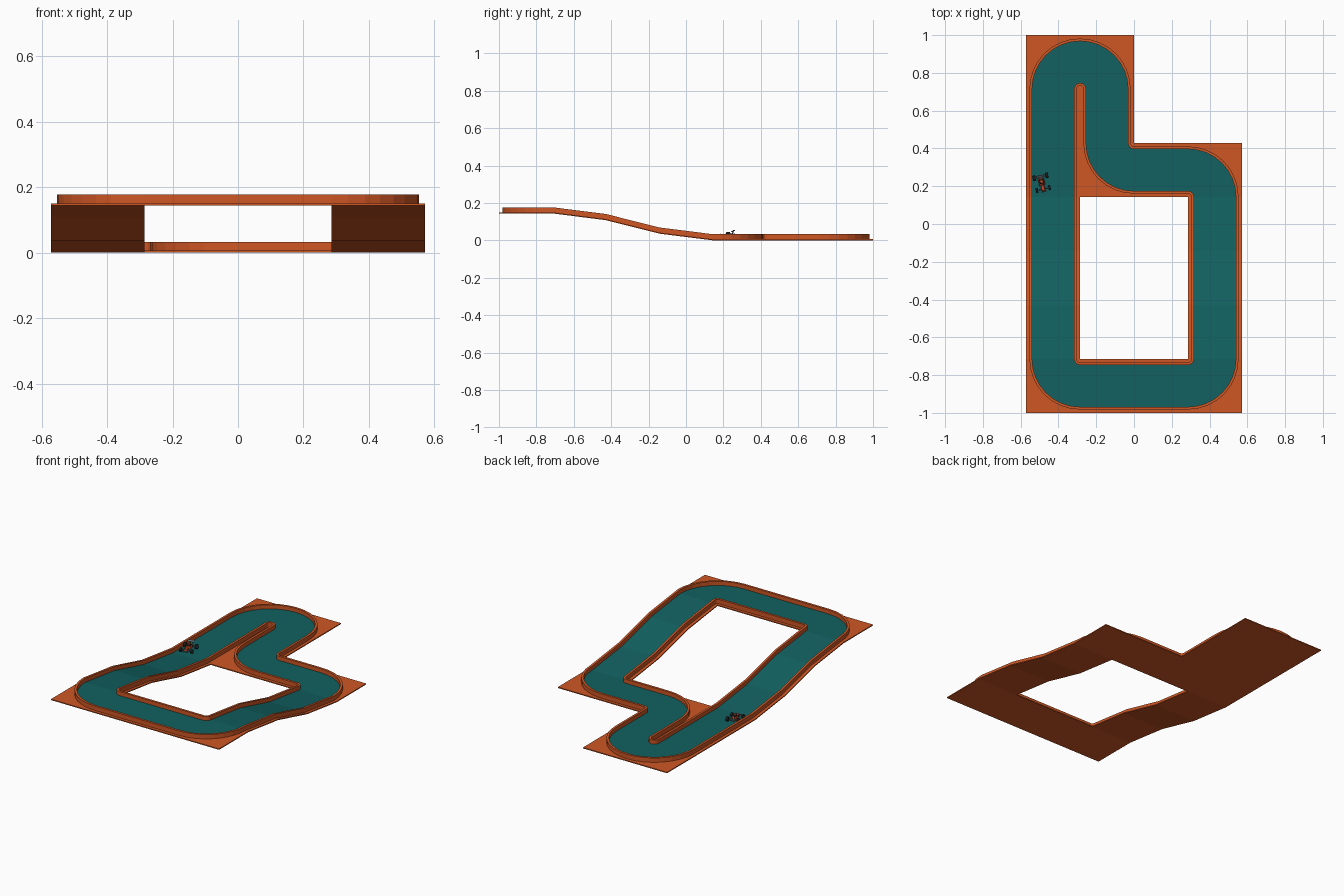
import bpy, bmesh, math
from mathutils import Matrix, Vector

if "Cube" in bpy.data.objects:
    bpy.data.objects.remove(bpy.data.objects["Cube"])

U = 2 / 7  # track tile size


def material(name, rgb):
    m = bpy.data.materials.new(name)
    m.diffuse_color = (*rgb, 1)
    m.use_nodes = True
    m.node_tree.nodes["Principled BSDF"].inputs["Base Color"].default_value = m.diffuse_color
    return m


ORANGE = material("track orange", (0.62, 0.095, 0.018))
TEAL = material("road teal", (0.006, 0.12, 0.12))
BLACK = material("tyre black", (0.012, 0.012, 0.014))
GREY = material("metal grey", (0.12, 0.15, 0.16))
RED = material("car red orange", (0.62, 0.07, 0.02))


def finish(bm, name, mat):
    bmesh.ops.recalc_face_normals(bm, faces=bm.faces)
    me = bpy.data.meshes.new(name)
    bm.to_mesh(me)
    bm.free()
    me.materials.append(mat)
    ob = bpy.data.objects.new(name, me)
    bpy.context.collection.objects.link(ob)
    return ob


def ramp(y):
    """Ground height: flat at both ends, three ramp pieces in between."""
    t = y / U
    knots = [(-2.5, 0.144), (-1.5, 0.108), (-0.5, 0.036), (0.5, 0.0)]
    if t <= knots[0][0]:
        return knots[0][1]
    for (a, za), (b, zb) in zip(knots, knots[1:]):
        if t <= b:
            return za + (zb - za) * (t - a) / (b - a)
    return 0.0


# base slab from the kept tiles
SLAB = 0.006
bm = bmesh.new()
for r in range(7):
    for c in range(4):
        if (1 <= r <= 3 and c in (1, 2)) or (r >= 5 and c > 1):
            continue
        bm.faces.new([bm.verts.new(((c + i - 2) * U, (r + j - 3.5) * U, 0))
                      for i, j in ((0, 0), (1, 0), (1, 1), (0, 1))])
bmesh.ops.remove_doubles(bm, verts=bm.verts, dist=1e-4)
ext = bmesh.ops.extrude_face_region(bm, geom=bm.faces[:], use_keep_orig=True)
for v in ext["geom"]:
    if isinstance(v, bmesh.types.BMVert):
        v.co.z = SLAB
for v in bm.verts:
    v.co.z += ramp(v.co.y)
finish(bm, "track_base", ORANGE)

# centre line stations: (x, y, left normal), clockwise round the circuit
stations = []


def arc(cx, cy, a0, a1, n):
    side = 1 if a1 < a0 else -1
    for k in range(n + 1):
        a = math.radians(a0 + (a1 - a0) * k / n)
        d = Vector((math.cos(a), math.sin(a)))
        stations.append((Vector((cx, cy)) * U + d * U / 2, d * side))


def straight(x, ys):
    for y in ys:
        stations.append((Vector((x, y)) * U, Vector((1 if x > 0 else -1, 0))))


arc(-1, -2.5, 270, 180, 8)
straight(-1.5, (-1.5, -0.5, 0.5))
arc(-1, 2.5, 180, 0, 16)
arc(0, 1.5, 180, 270, 8)
arc(1, 0.5, 90, 0, 8)
straight(1.5, (-0.5, -1.5))
arc(1, -2.5, 0, -90, 8)


def sweep(name, profile, mat):
    """Closed sweep of (offset, height) profile along the circuit."""
    bm = bmesh.new()
    rings = []
    for p, n in stations:
        ring = []
        for o, z in profile:
            q = p + n * o
            ring.append(bm.verts.new((q.x, q.y, ramp(q.y) + z)))
        rings.append(ring)
    m = len(profile)
    for a, b in zip(rings, rings[1:] + rings[:1]):
        for i in range(m):
            j = (i + 1) % m
            bm.faces.new((a[i], a[j], b[j], b[i]))
    return finish(bm, name, mat)


def box_profile(o0, o1, z0, z1):
    return [(o0, z0), (o1, z0), (o1, z1), (o0, z1)]


sweep("road_surface", box_profile(-0.112, 0.112, 0.004, 0.008), TEAL)
for s, name in ((1, "outer_wall"), (-1, "inner_wall")):
    sweep(name, box_profile(s * 0.111, s * 0.125, 0.004, 0.033), ORANGE)

# small buggy, modelled at the origin with its nose towards -y
CAR = Matrix.Translation((-0.488, 0.217, 0.008)) @ Matrix.Rotation(math.radians(13), 4, 'Z')


def block(name, loc, size, mat, taper=1.0, tilt=0.0):
    bm = bmesh.new()
    bmesh.ops.create_cube(bm, size=1)
    for v in bm.verts:
        if v.co.z > 0:
            v.co.x *= taper
            v.co.y *= taper
    bm.transform(CAR @ Matrix.Translation(loc) @ Matrix.Rotation(tilt, 4, 'X')
                 @ Matrix.Diagonal((*size, 1)))
    return finish(bm, name, mat)


def tube(name, a, b, r, mat, n=6):
    a, b = Vector(a), Vector(b)
    bm = bmesh.new()
    bmesh.ops.create_cone(bm, cap_ends=True, segments=n, radius1=r, radius2=r,
                          depth=(b - a).length)
    rot = (b - a).to_track_quat('Z', 'Y').to_matrix().to_4x4()
    bm.transform(CAR @ Matrix.Translation((a + b) / 2) @ rot)
    return finish(bm, name, mat)


block("car_chassis", (0, 0, 0.011), (0.024, 0.084, 0.005), GREY)
block("car_nose", (0, -0.027, 0.017), (0.018, 0.034, 0.009), RED, 0.75)
block("car_body", (0, 0.006, 0.020), (0.032, 0.036, 0.014), RED, 0.8)
block("car_cabin", (0, 0.008, 0.031), (0.022, 0.024, 0.010), BLACK, 0.65)
block("car_roof", (0, 0.008, 0.0365), (0.014, 0.015, 0.002), RED)
block("car_wing", (0, 0.036, 0.042), (0.042, 0.014, 0.002), GREY, 1, 0.5)
block("car_front_bumper", (0, -0.047, 0.012), (0.032, 0.005, 0.005), GREY)
for s, side in ((-1, "left"), (1, "right")):
    tube(f"wing_post_{side}", (s * 0.008, 0.028, 0.014), (s * 0.008, 0.036, 0.042), 0.0014, GREY)
    for y, r, w, end in ((-0.033, 0.012, 0.010, "front"), (0.034, 0.014, 0.014, "rear")):
        x = s * 0.034
        tube(f"{end}_wheel_{side}", (x - w / 2, y, r), (x + w / 2, y, r), r, BLACK, 14)
        tube(f"{end}_hub_{side}", (x, y, r), (x + s * (w / 2 + 0.001), y, r), r * 0.55, GREY, 8)
        tube(f"{end}_arm_{side}", (0, y, r), (x, y, r), 0.0016, GREY)
        tube(f"{end}_shock_{side}", (s * 0.007, y, 0.026), (s * 0.024, y, 0.012), 0.002, RED)
